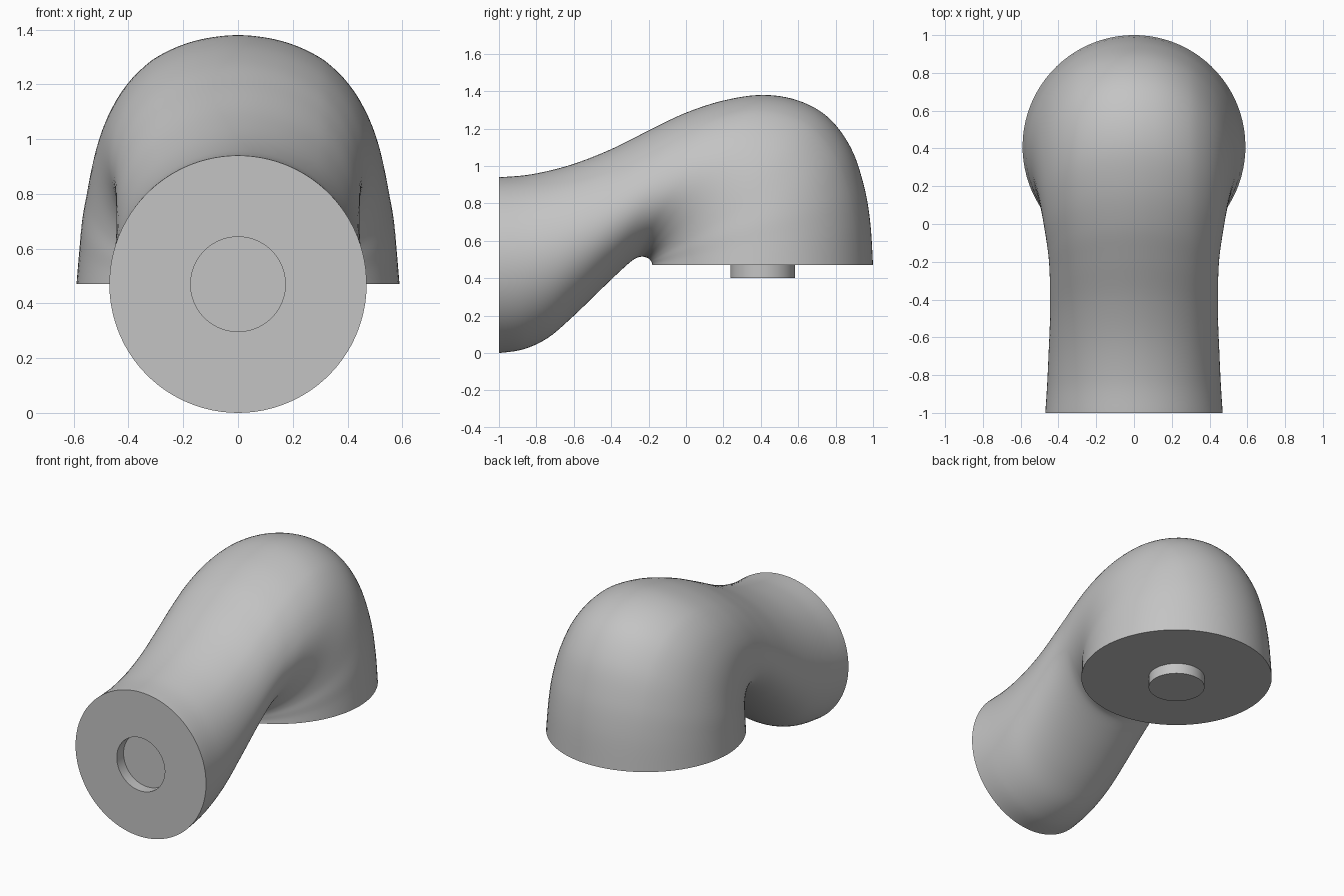
import bpy, bmesh, math
from mathutils import Vector

cube = bpy.data.objects.get("Cube")
if cube:
    bpy.data.objects.remove(cube, do_unlink=True)

# Single grey material
grey = bpy.data.materials.new("plain grey")
grey.use_nodes = True
colour = (0.55, 0.55, 0.55, 1)
grey.diffuse_color = colour
grey.node_tree.nodes["Principled BSDF"].inputs["Base Color"].default_value = colour

# Elbow stations: outer y, outer z, inner y, inner z, half width
STATIONS = [
    (-1, .94, -1, 0, .47), (-.83, .955, -.87, .02, .46),
    (-.62, 1.005, -.74, .08, .452), (-.4, 1.09, -.61, .19, .445),
    (-.18, 1.2, -.46, .335, .445), (0, 1.285, -.35, .44, .452),
    (.2, 1.35, -.28, .5, .47), (.41, 1.38, -.24, .515, .49),
    (.6, 1.35, -.215, .512, .51), (.76, 1.26, -.2, .505, .53),
    (.88, 1.1, -.19, .495, .55), (.95, .9, -.184, .485, .57),
    (.985, .7, -.181, .477, .58), (1, .47, -.18, .47, .59),
]
STEPS = 6
TOP_SEGS, SIDE_SEGS = 24, 72
RIDGE_X = 0.31
PIN_RADIUS, PIN_DEPTH = 0.173, 0.07


def spline(rows, steps):
    """Smooth interpolation through rows of numbers."""
    pts = [rows[0]] + rows + [rows[-1]]
    out = []
    for a, b, c, d in zip(pts, pts[1:], pts[2:], pts[3:]):
        for k in range(steps):
            t = k / steps
            out.append([q + t / 2 * (r - p + t * (2 * p - 5 * q + 4 * r - s
                        + t * (3 * (q - r) + s - p)))
                        for p, q, r, s in zip(a, b, c, d)])
    return out + [rows[-1]]


def section(row, u):
    """Elliptical section with two faint ridges beside the crown."""
    oy, oz, iy, iz, w = row
    outer, inner = Vector((0, oy, oz)), Vector((0, iy, iz))
    mid, up = (outer + inner) / 2, (outer - inner) / 2
    ridge = math.asin(RIDGE_X / w)
    angles = [-ridge + 2 * ridge * k / TOP_SEGS for k in range(TOP_SEGS)]
    angles += [ridge + 2 * (math.pi - ridge) * k / SIDE_SEGS for k in range(SIDE_SEGS)]
    pts = []
    for a in angles:
        fold = abs((a + math.pi) % (2 * math.pi) - math.pi)
        bump = max(0, 1 - abs(fold - ridge) / 0.5)
        s = 1 + 0.015 * bump * math.sin(math.pi * u)
        pts.append(mid + s * (up * math.cos(a) + Vector((w * math.sin(a), 0, 0))))
    return pts


def pin_rings(ring, shift):
    """Round pin or recess outline at the middle of an end face."""
    mid = (max(ring, key=lambda p: p.y + p.z) + min(ring, key=lambda p: p.y + p.z)) / 2
    mid.x = 0
    small = [mid + (p - mid).normalized() * PIN_RADIUS for p in ring]
    return small, [p + shift for p in small]


rows = spline(STATIONS, STEPS)
rings = [section(r, i / (len(rows) - 1)) for i, r in enumerate(rows)]

# Recess in the front face, pin under the rear face
rim, floor = pin_rings(rings[0], Vector((0, PIN_DEPTH, 0)))
root, tip = pin_rings(rings[-1], Vector((0, 0, -PIN_DEPTH)))
rings = [floor, rim] + rings + [root, tip]

# Skin the whole part
bm = bmesh.new()
loops = [[bm.verts.new(p) for p in ring] for ring in rings]
for lo, hi in zip(loops, loops[1:]):
    n = len(lo)
    for k in range(n):
        bm.faces.new((lo[k], lo[(k + 1) % n], hi[(k + 1) % n], hi[k]))
bm.faces.new(loops[0])
bm.faces.new(loops[-1])
bmesh.ops.recalc_face_normals(bm, faces=bm.faces)
mesh = bpy.data.meshes.new("elbow_link")
bm.to_mesh(mesh)
bm.free()
mesh.materials.append(grey)

elbow = bpy.data.objects.new("elbow_link", mesh)
bpy.context.collection.objects.link(elbow)
bpy.ops.object.select_all(action="DESELECT")
elbow.select_set(True)
bpy.context.view_layer.objects.active = elbow
bpy.ops.object.shade_smooth_by_angle(angle=math.radians(35))
